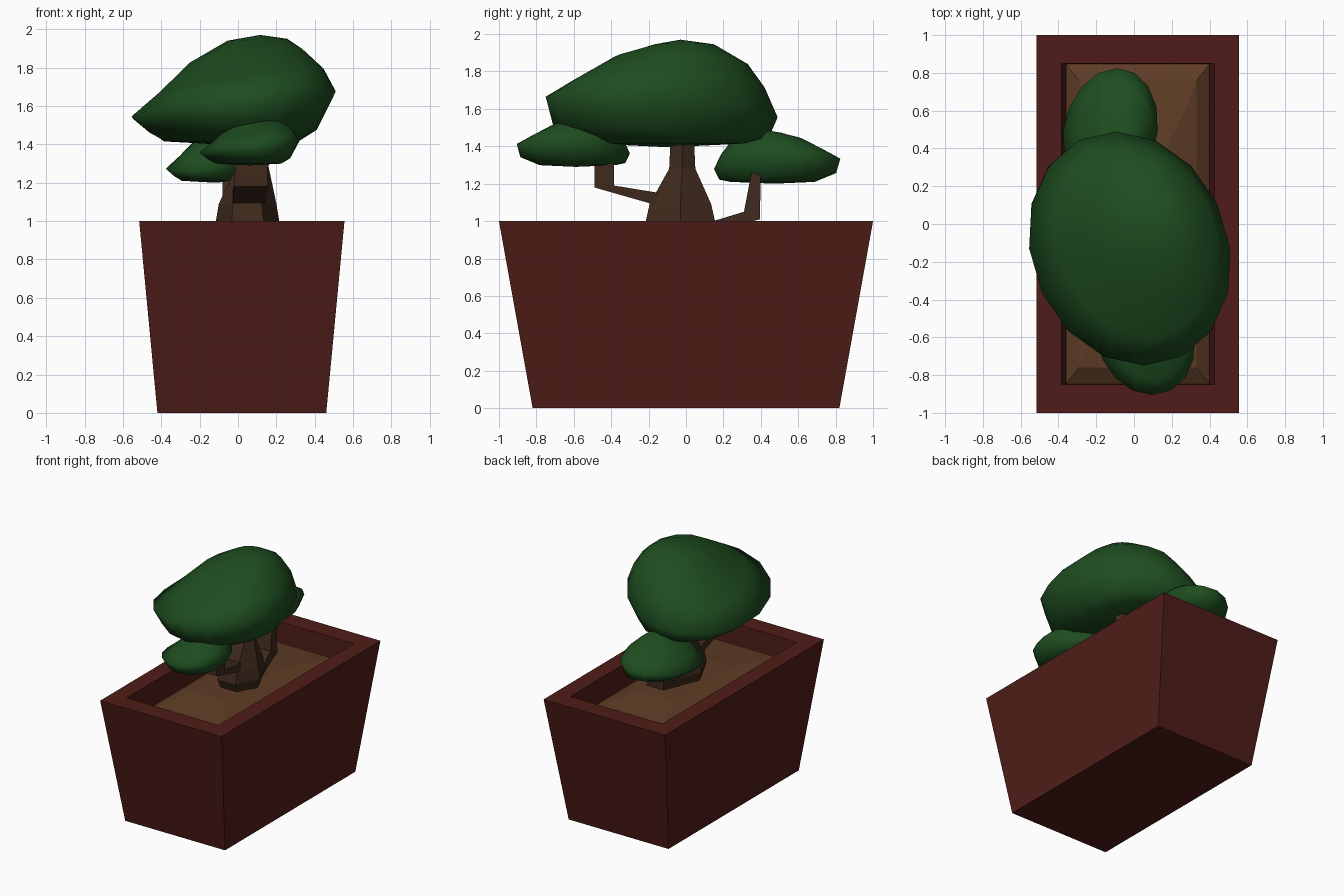
import bpy, bmesh
from math import cos, sin, pi
from mathutils import Vector

if "Cube" in bpy.data.objects:
    bpy.data.objects.remove(bpy.data.objects["Cube"])


def material(name, rgb):
    m = bpy.data.materials.new(name)
    m.diffuse_color = (*rgb, 1)
    m.use_nodes = True
    m.node_tree.nodes["Principled BSDF"].inputs["Base Color"].default_value = m.diffuse_color
    return m


CLAY = material("red_clay", (0.078, 0.012, 0.009))
EARTH = material("earth", (0.115, 0.046, 0.019))
BARK = material("bark", (0.05, 0.023, 0.012))
LEAF = material("leaf", (0.013, 0.075, 0.014))


def loft(name, rings, mat, start=None, end=None, smooth=False):
    """Skin a list of rings; close each end with a flat cap or a centre point."""
    bm = bmesh.new()
    rows = [[bm.verts.new(p) for p in r] for r in rings]
    n = len(rows[0])
    for a, b in zip(rows, rows[1:]):
        for i in range(n):
            j = (i + 1) % n
            bm.faces.new((a[i], a[j], b[j], b[i]))
    for row, tip in ((rows[0], start), (rows[-1], end)):
        if tip is None:
            bm.faces.new(row)
        else:
            v = bm.verts.new(tip)
            for i in range(n):
                bm.faces.new((row[i], row[(i + 1) % n], v))
    bmesh.ops.recalc_face_normals(bm, faces=bm.faces[:])
    for f in bm.faces:
        f.smooth = smooth
    me = bpy.data.meshes.new(name)
    bm.to_mesh(me)
    bm.free()
    me.materials.append(mat)
    ob = bpy.data.objects.new(name, me)
    bpy.context.collection.objects.link(ob)
    return ob


def rect(x0, x1, y, z):
    return [(x0, -y, z), (x1, -y, z), (x1, y, z), (x0, y, z)]


# Planter: tapered box with a thick rim and recessed inside
loft("planter", [rect(-.42, .46, .82, 0), rect(-.515, .555, 1, 1),
                 rect(-.385, .425, .85, 1), rect(-.36, .40, .848, .80)], CLAY)

# Soil: shallow stepped mound
loft("soil", [rect(-.36, .40, .846, .81), rect(-.36, .40, .846, .83),
              rect(-.29, .33, .76, .885), rect(-.24, .28, .62, .90),
              rect(-.15, .155, .36, .93)], EARTH)


# Trunk: six-sided, flared near the soil
def hexagon(cx, cy, rx, ry, z):
    return [(cx + rx * cos(k * pi / 3), cy + ry * sin(k * pi / 3) / sin(pi / 3), z)
            for k in range(6)]


loft("trunk", [hexagon(.05, -.03, .14, .15, .91), hexagon(.05, -.03, .165, .185, 1.0),
               hexagon(.05, -.03, .15, .165, 1.09), hexagon(.075, -.02, .085, .07, 1.28),
               hexagon(.08, -.02, .075, .06, 1.5)], BARK)


# Branches: four-sided limbs, each section is x range plus two (y, z) edges
def branch(name, sections):
    loft(name, [[(x0, *p), (x1, *p), (x1, *q), (x0, *q)]
                for x0, x1, p, q in sections], BARK)


branch("front_branch", [(-.03, .135, (-.14, 1.08), (-.14, 1.15)),
                        (-.02, .155, (-.49, 1.18), (-.385, 1.19)),
                        (-.01, .155, (-.49, 1.38), (-.385, 1.38))])
branch("back_branch", [(-.03, .13, (.08, .92), (.08, .98)),
                       (-.08, .07, (.395, 1.01), (.31, 1.05)),
                       (-.08, .06, (.40, 1.26), (.35, 1.26))])

# Foliage: one lopsided dome, refitted to each pad's bounds
# ring = x range, y range, height, tilt along x, tilt along y
DOME = [(-.38, .32, -.50, .33, 1.415, 0, 0),
        (-.47, .41, -.71, .44, 1.475, 0, -.035),
        (-.555, .51, -.75, .49, 1.61, .065, -.055),
        (-.40, .45, -.60, .42, 1.735, .06, -.02),
        (-.24, .35, -.38, .33, 1.86, .035, -.02),
        (-.04, .27, -.17, .15, 1.945, .005, 0)]


def foliage(name, xr, yr, zr, flip=False, sides=16):
    pts = []
    for x0, x1, y0, y1, z, tx, ty in DOME:
        for k in range(sides):
            c, s = cos(2 * pi * k / sides), sin(2 * pi * k / sides)
            y = (y0 + y1) / 2 + (y1 - y0) / 2 * s
            x = (x0 + x1) / 2 + (x1 - x0) / 2 * c - .12 * (y + .1)
            pts.append(Vector((x, -y if flip else y, z + tx * c + ty * s)))
    sg = -1 if flip else 1
    pts += [Vector((-.02, -.1 * sg, 1.395)), Vector((.12, -.03 * sg, 1.97))]
    for i, (lo, hi) in enumerate((xr, yr, zr)):
        a, b = min(p[i] for p in pts), max(p[i] for p in pts)
        for p in pts:
            p[i] = lo + (p[i] - a) / (b - a) * (hi - lo)
    rings = [pts[i:i + sides] for i in range(0, len(pts) - 2, sides)]
    loft(name, rings, LEAF, pts[-2], pts[-1], smooth=True)


foliage("crown_foliage", (-.555, .51), (-.75, .49), (1.395, 1.97))
foliage("front_foliage", (-.20, .32), (-.905, -.30), (1.29, 1.55))
foliage("back_foliage", (-.375, .125), (.15, .825), (1.20, 1.485), flip=True)
